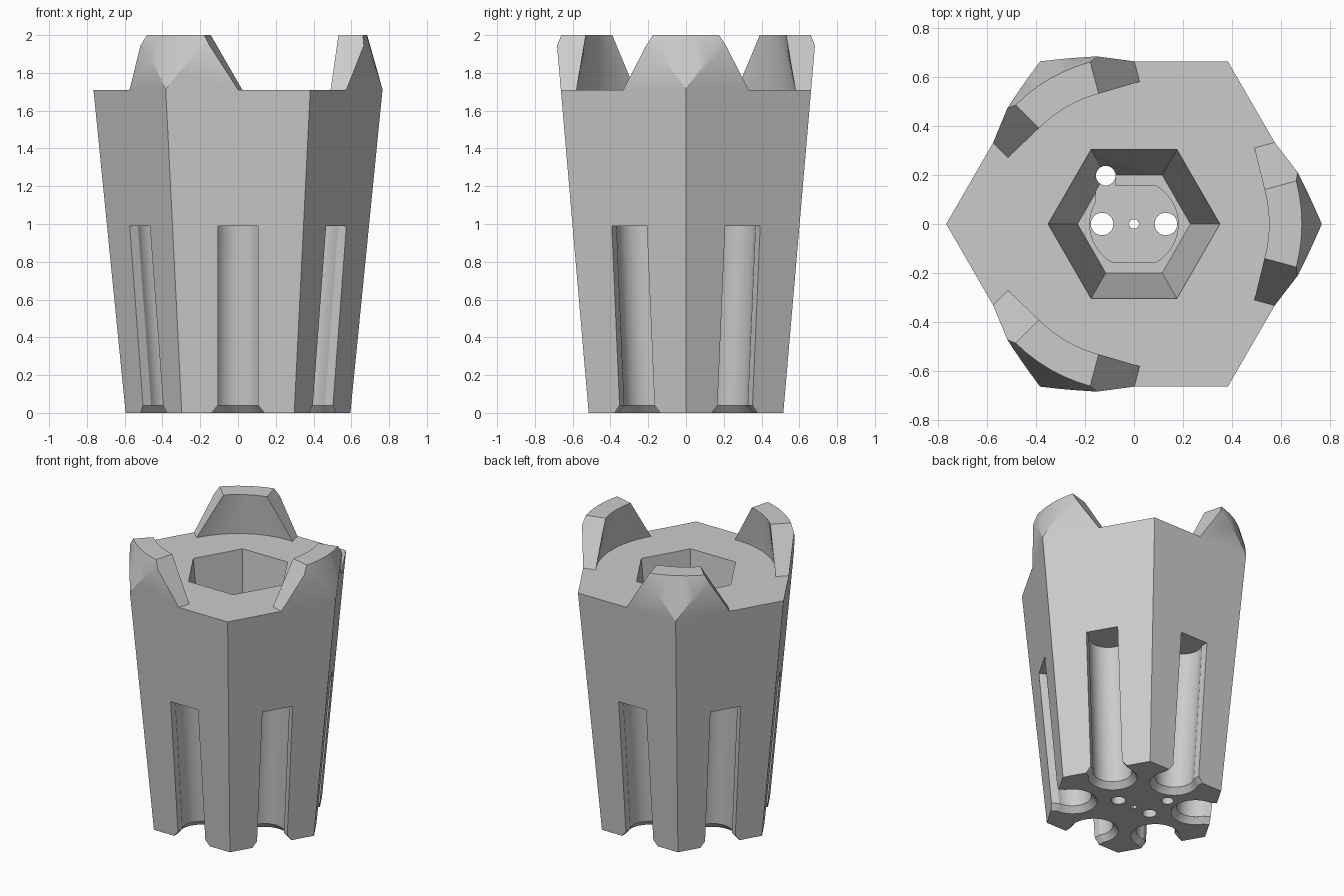
import bpy, bmesh
from math import sin, cos, pi, radians, asin, sqrt

if "Cube" in bpy.data.objects:
    bpy.data.objects.remove(bpy.data.objects["Cube"], do_unlink=True)

grey = bpy.data.materials.new("plain_grey")
grey.use_nodes = True
grey.diffuse_color = (0.6, 0.6, 0.6, 1)
grey.node_tree.nodes["Principled BSDF"].inputs["Base Color"].default_value = (0.6, 0.6, 0.6, 1)

DECK, TOP = 1.71, 2.0


def loft(name, rings):
    """Closed solid through rings of points."""
    bm = bmesh.new()
    loops = [[bm.verts.new(p) for p in ring] for ring in rings]
    n = len(loops[0])
    for a, b in zip(loops, loops[1:]):
        for i in range(n):
            j = (i + 1) % n
            bm.faces.new((a[i], a[j], b[j], b[i]))
    bm.faces.new(loops[0][::-1])
    bm.faces.new(loops[-1])
    bmesh.ops.recalc_face_normals(bm, faces=bm.faces)
    mesh = bpy.data.meshes.new(name)
    bm.to_mesh(mesh)
    bm.free()
    obj = bpy.data.objects.new(name, mesh)
    bpy.context.collection.objects.link(obj)
    mesh.materials.append(grey)
    return obj


def circle(r, z, n=48, x=0, y=0):
    return [(x + r * cos(2 * pi * i / n), y + r * sin(2 * pi * i / n), z) for i in range(n)]


def turned(u, v, z, angle):
    return (u * cos(angle) - v * sin(angle), u * sin(angle) + v * cos(angle), z)


def combine(target, tool, operation="DIFFERENCE"):
    mod = target.modifiers.new("cut", "BOOLEAN")
    mod.operation, mod.solver, mod.object = operation, "EXACT", tool
    bpy.context.view_layer.objects.active = target
    bpy.ops.object.modifier_apply(modifier=mod.name)
    bpy.data.objects.remove(tool, do_unlink=True)


def smooth(obj, degrees):
    bpy.ops.object.select_all(action="DESELECT")
    obj.select_set(True)
    bpy.context.view_layer.objects.active = obj
    bpy.ops.object.shade_smooth_by_angle(angle=radians(degrees))


def hex_radius(z):
    return 0.595 + 0.17 * z / DECK


def hex_solid(name, z0, z1):
    return loft(name, [circle(hex_radius(z), z, 6) for z in (z0, z1)])


# Tapered hexagonal body
body = hex_solid("body", 0, DECK)

# Hexagonal socket, narrowing to its floor
FLOOR = 0.5
slope = 0.12 / (DECK - FLOOR)
combine(body, loft("socket", [circle(0.23, FLOOR, 6), circle(0.35 + slope * 0.1, DECK + 0.1, 6)]))

# Pocket below the socket floor: a disc with two flat sides, and a side channel
pocket = [[(x, max(-0.155, min(0.155, y)), z) for x, y, _ in circle(0.18, 0)]
          for z in (0.2, FLOOR + 0.03)]
combine(body, loft("pocket", pocket))
channel = [[(-0.155, 0, z), (-0.075, 0, z), (-0.075, 0.19, z), (-0.155, 0.19, z)]
           for z in (0.2, FLOOR + 0.02)]
combine(body, loft("channel", channel))

# Through holes in the base
for x, y, r, top, sides in ((-0.13, 0, 0.046, 0.4, 24), (0.13, 0, 0.046, 0.4, 24),
                            (0, 0, 0.022, 0.4, 6), (-0.115, 0.197, 0.04, 1.2, 24)):
    combine(body, loft("hole", [circle(r, z, sides, x, y) for z in (-0.1, top)]))

# Six keyhole flutes that lean with the faces: a round bore behind a narrower slot
BORE, SLOT, LIP = 0.125, 0.107, 0.05
DEPTH = LIP + sqrt(BORE ** 2 - SLOT ** 2)


def keyhole(z, grow, angle):
    """Flute section at height z, widened by grow."""
    axis = hex_radius(z) * cos(pi / 6) - DEPTH
    r, w = BORE + grow, SLOT + grow
    start = asin(w / r)
    arc = [start + (2 * pi - 2 * start) * i / 36 for i in range(37)]
    pts = [(axis + r * cos(t), r * sin(t)) for t in arc] + [(axis + 0.3, -w), (axis + 0.3, w)]
    return [turned(u, v, z, angle) for u, v in pts]


for k in range(6):
    angle = radians(30 + 60 * k)
    combine(body, loft("flute", [keyhole(-0.05, 0, angle), keyhole(0.99, 0, angle)]))
    # Flared foot
    combine(body, loft("flare", [keyhole(-0.01, 0.04, angle), keyhole(0.04, 0.0005, angle)]))
smooth(body, 25)

# Three prongs: flat-sided wedges trimmed by the hexagon taper and a cone
for name, turn in (("left_prong", 0), ("back_right_prong", 120), ("front_right_prong", 240)):
    rings = []
    for z, inner, half in ((DECK, 0.58, 32.3), (TOP, 0.55, 14.8)):
        steps = [radians(half * (i / 8 - 1)) for i in range(17)]
        pts = [(inner * cos(t), inner * sin(t)) for t in steps]
        x, y = pts[-1]
        reach = y + 0.27 * (1 - x)
        pts += [(1, reach), (1, -reach)]
        rings.append([turned(u, v, z, radians(turn)) for u, v in pts])
    prong = loft(name, rings)
    combine(prong, hex_solid("taper", DECK - 0.1, TOP + 0.1), "INTERSECT")
    cone = [circle(0.766 - 0.283 * (z - DECK), z, 72) for z in (DECK - 0.1, TOP + 0.1)]
    combine(prong, loft("cone", cone), "INTERSECT")
    smooth(prong, 30)
